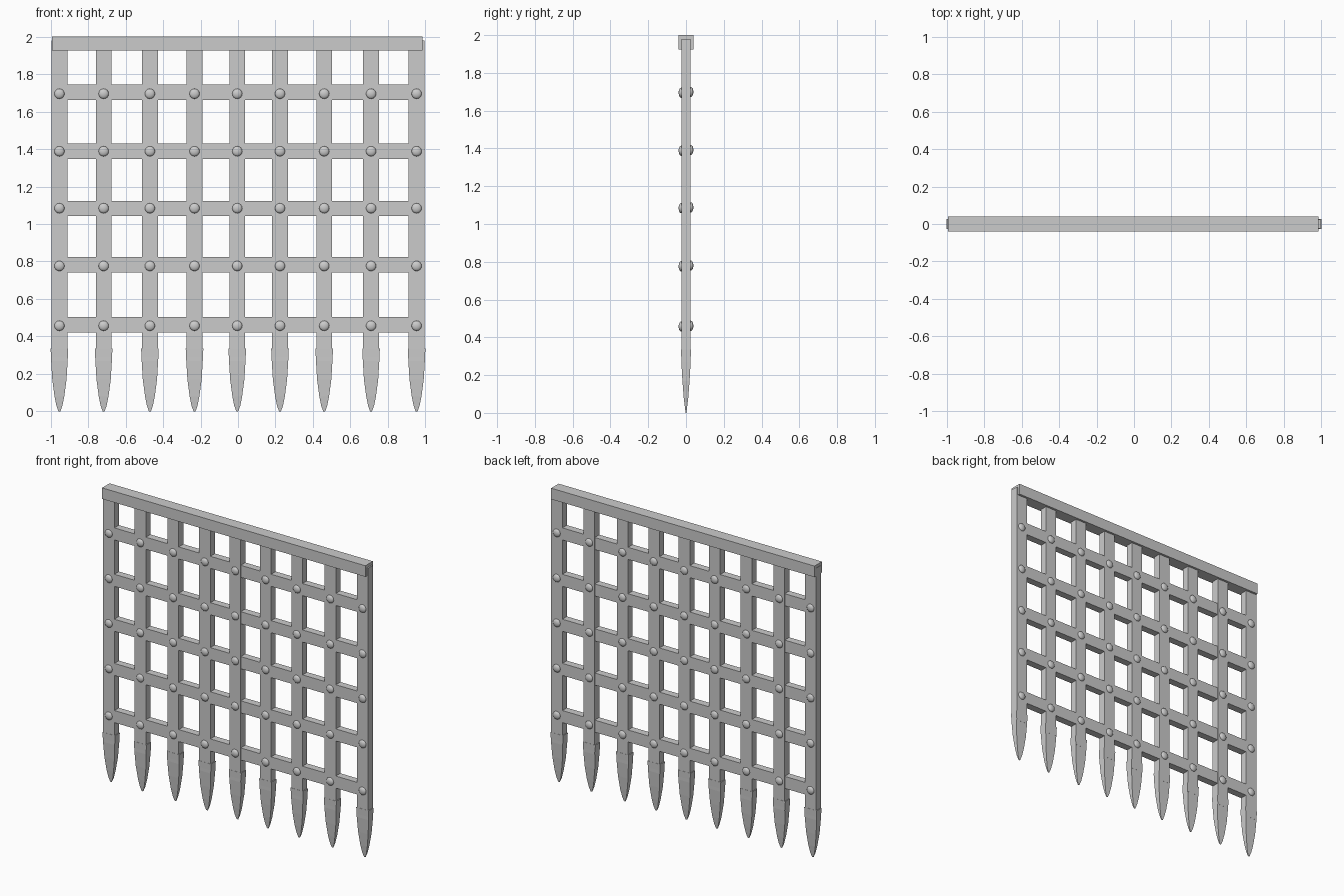
import bpy, bmesh, math

if "Cube" in bpy.data.objects:
    bpy.data.objects.remove(bpy.data.objects["Cube"])

XS = [-0.953, -0.717, -0.47, -0.232, -0.004, 0.224, 0.46, 0.71, 0.953]
ZS = [0.463, 0.783, 1.083, 1.388, 1.703]     # cross bar heights
RIVET_ZS = [0.457, 0.776, 1.084, 1.388, 1.695]
HALF_W, HALF_D = 0.042, 0.025


def finish(bm, name):
    bmesh.ops.recalc_face_normals(bm, faces=bm.faces)
    mesh = bpy.data.meshes.new(name)
    bm.to_mesh(mesh)
    bm.free()
    obj = bpy.data.objects.new(name, mesh)
    bpy.context.collection.objects.link(obj)
    return obj


def box(name, x0, x1, hy, z0, z1):
    bm = bmesh.new()
    bmesh.ops.create_cube(bm, size=1)
    for v in bm.verts:
        v.co = (x0 if v.co.x < 0 else x1, math.copysign(hy, v.co.y), z0 if v.co.z < 0 else z1)
    return finish(bm, name)


def spike(name, cx):
    # stacked rectangular sections: height, half width, half depth
    sections = [(0.335, 0.047, 0.026), (0.27, 0.044, 0.0245), (0.17, 0.038, 0.019),
                (0.08, 0.026, 0.012), (0.03, 0.016, 0.006), (0.0, 0.005, 0.002)]
    bm = bmesh.new()
    rings = [[bm.verts.new((cx + sx * hx, sy * hy, z))
              for sx, sy in ((-1, -1), (1, -1), (1, 1), (-1, 1))] for z, hx, hy in sections]
    for a, b in zip(rings, rings[1:]):
        for i in range(4):
            j = (i + 1) % 4
            bm.faces.new((a[i], a[j], b[j], b[i]))
    bm.faces.new(rings[0])
    bm.faces.new(rings[-1])
    return finish(bm, name)


def rivet(name, x, y, z):
    # flattened ball head sunk halfway into the bar
    bm = bmesh.new()
    bmesh.ops.create_uvsphere(bm, u_segments=16, v_segments=10, radius=0.027)
    for v in bm.verts:
        p = v.co.copy()
        v.co = (x + p.x, y + p.z * 0.52, z + p.y)
    for f in bm.faces:
        f.smooth = True
    return finish(bm, name)


# Top beam
box("top_beam", -0.993, 0.985, 0.04, 1.925, 2.0)

# Upright bars with spiked feet
for i, x in enumerate(XS):
    box(f"upright_bar_{i}", x - HALF_W, x + HALF_W, HALF_D, 0.27, 1.98)
    spike(f"spike_{i}", x)

# Cross bars
for i, z in enumerate(ZS):
    box(f"cross_bar_{i}", -0.993, 0.993, HALF_D - 0.0005, z - 0.041, z + 0.041)

# Rivets on both faces at every crossing
for i, x in enumerate(XS):
    for j, z in enumerate(RIVET_ZS):
        rivet(f"front_rivet_{i}_{j}", x, -HALF_D, z)
        rivet(f"back_rivet_{i}_{j}", x, HALF_D, z + 0.004)
